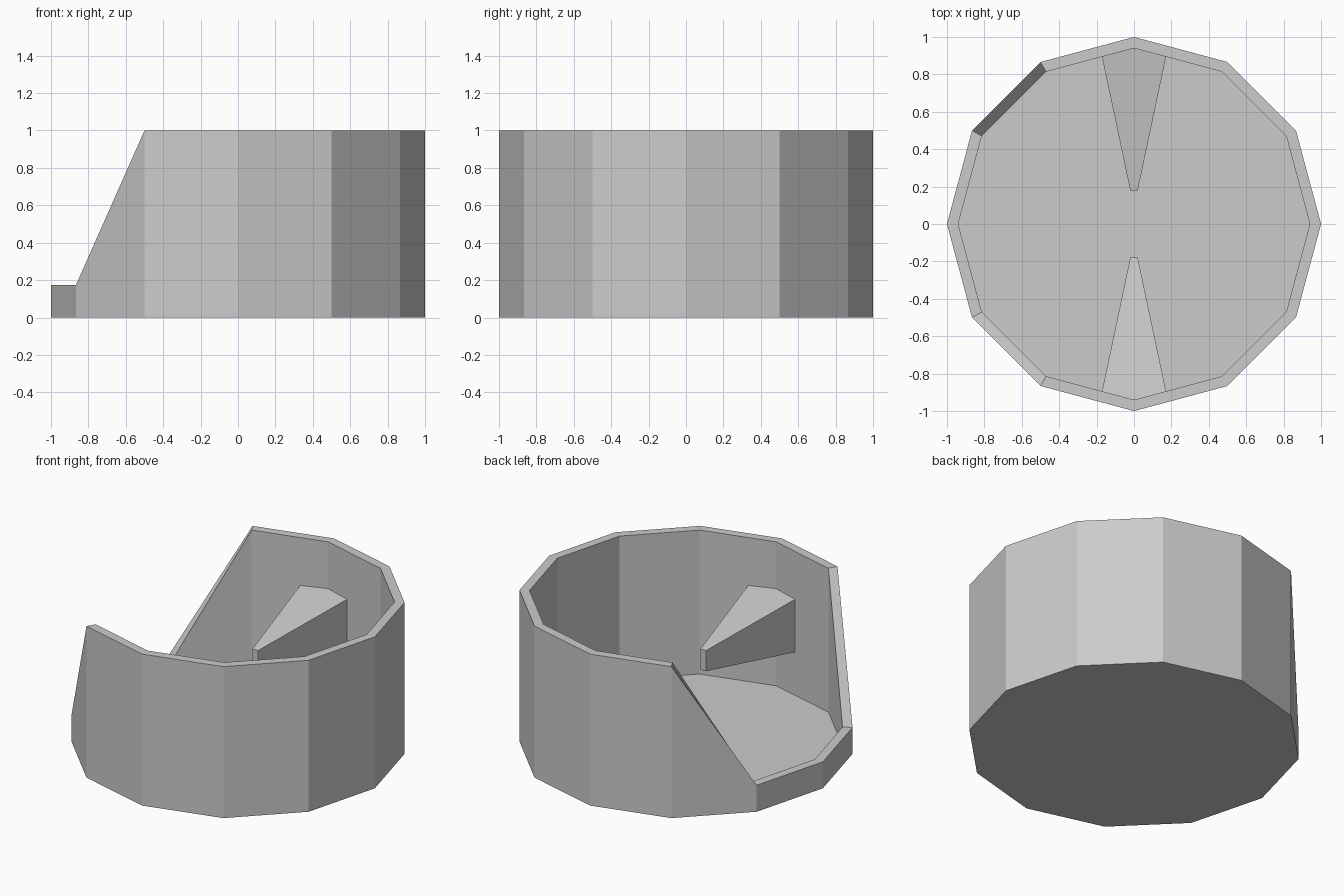
import bpy, bmesh
from math import cos, sin, radians

if "Cube" in bpy.data.objects:
    bpy.data.objects.remove(bpy.data.objects["Cube"])

SIDES, INNER, FLOOR, LIP = 12, 0.94, 0.05, 0.175


def add_object(name, bm):
    bmesh.ops.recalc_face_normals(bm, faces=bm.faces)
    mesh = bpy.data.meshes.new(name)
    bm.to_mesh(mesh)
    bm.free()
    obj = bpy.data.objects.new(name, mesh)
    bpy.context.collection.objects.link(obj)
    return obj


def loft(name, rings):
    """Skin matching vertex rings in order and cap both ends."""
    bm = bmesh.new()
    loops = [[bm.verts.new(p) for p in ring] for ring in rings]
    for a, b in zip(loops, loops[1:]):
        n = len(a)
        for i in range(n):
            j = (i + 1) % n
            bm.faces.new((a[i], a[j], b[j], b[i]))
    bm.faces.new(loops[0])
    bm.faces.new(loops[-1])
    return add_object(name, bm)


def ring(radius, height):
    return [(radius * cos(radians(30 * i)), radius * sin(radians(30 * i)), height(i))
            for i in range(SIDES)]


# Twelve-sided tub, wall dropped to a low lip on the left side
def rim(i):
    return LIP if i in (5, 6, 7) else 1.0


loft("tub", [ring(1, lambda i: 0), ring(1, rim),
             ring(INNER, rim), ring(INNER, lambda i: FLOOR)])


# Tapered pegs reaching inward from the front and back walls
def peg(name, side):
    def section(y, half_x, half_z, mid=0.51):
        return [(sx * half_x, side * y, mid + sz * half_z)
                for sx, sz in ((-1, -1), (1, -1), (1, 1), (-1, 1))]
    loft(name, [section(0.18, 0.02, 0.068), section(0.945, 0.182, 0.182)])


peg("front_peg", -1)
peg("back_peg", 1)
